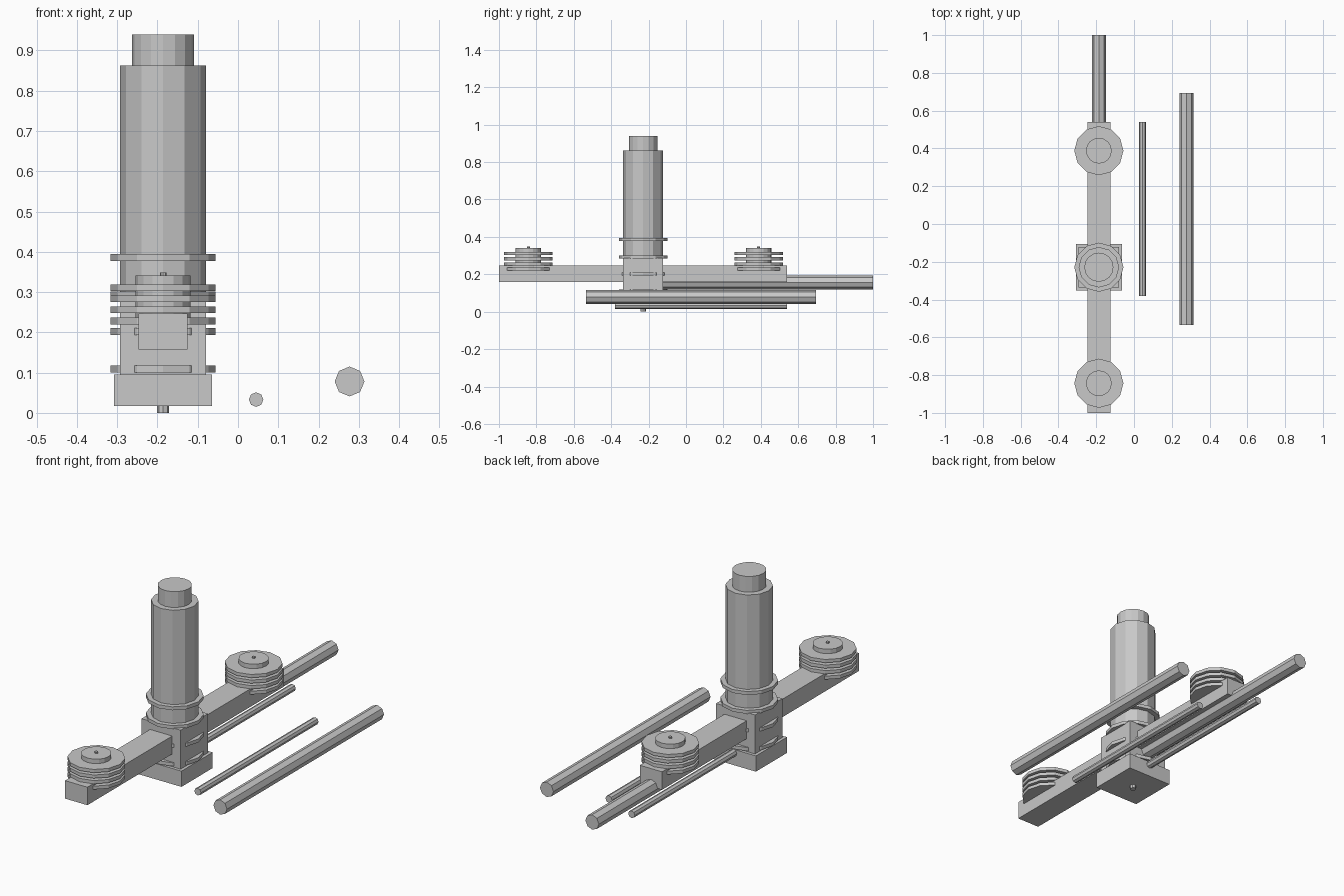
import bpy
import math

cube = bpy.data.objects.get("Cube")
if cube:
    bpy.data.objects.remove(cube, do_unlink=True)

grey = bpy.data.materials.new("plain grey")
grey.use_nodes = True
colour = (0.58, 0.58, 0.58, 1)
grey.diffuse_color = colour
grey.node_tree.nodes["Principled BSDF"].inputs["Base Color"].default_value = colour

AXIS_X, AXIS_Y = -0.186, -0.229   # centre line of the column


def finish(name):
    obj = bpy.context.object
    obj.name = name
    obj.data.materials.append(grey)
    return obj


def upright(name, y, r, z0, z1, sides=12):
    """Vertical faceted cylinder on the column's x position."""
    bpy.ops.mesh.primitive_cylinder_add(
        vertices=sides, radius=r, depth=z1 - z0,
        location=(AXIS_X, y, (z0 + z1) / 2))
    return finish(name)


def rod(name, x, z, r, y0, y1):
    """Eight-sided rod lying along y."""
    bpy.ops.mesh.primitive_cylinder_add(
        vertices=8, radius=r, depth=y1 - y0,
        location=(x, (y0 + y1) / 2, z), rotation=(math.pi / 2, 0, 0))
    return finish(name)


def block(name, width, y0, y1, z0, z1):
    """Box centred on the column's x position."""
    bpy.ops.mesh.primitive_cube_add(
        size=1, location=(AXIS_X, (y0 + y1) / 2, (z0 + z1) / 2))
    obj = finish(name)
    obj.scale = (width, y1 - y0, z1 - z0)
    return obj


# Central column with its base, housing and flanges
block("base_block", 0.244, AXIS_Y - 0.122, AXIS_Y + 0.122, 0.017, 0.095)
block("housing", 0.214, AXIS_Y - 0.107, AXIS_Y + 0.107, 0.095, 0.288)
upright("base_pin", AXIS_Y, 0.015, 0, 0.03, 8)
upright("column", AXIS_Y, 0.107, 0.27, 0.862)
upright("column_cap", AXIS_Y, 0.077, 0.85, 0.94, 16)
for i, z in enumerate((0.109, 0.202, 0.293, 0.386)):
    upright(f"column_flange_{i + 1}", AXIS_Y, 0.13, z - 0.0085, z + 0.0085)

# Cross beam
block("beam", 0.122, -1, 0.54, 0.158, 0.247)

# Disc stacks on both ends of the beam
for side, y in (("front", -0.843), ("back", 0.388)):
    upright(f"{side}_hub", y, 0.068, 0.22, 0.341, 16)
    upright(f"{side}_pin", y, 0.008, 0.33, 0.348, 8)
    for i in range(4):
        z = 0.22 + i * 0.0275
        upright(f"{side}_disc_{i + 1}", y, 0.13, z, z + 0.0165)

# Rods joined to the housing, and the matching loose rods
rod("upper_rod", AXIS_X, 0.157, 0.037, AXIS_Y, 1.0)
rod("lower_rod", AXIS_X, 0.078, 0.018, AXIS_Y, 0.692)
rod("loose_thick_rod", 0.277, 0.078, 0.037, -0.535, 0.694)
rod("loose_thin_rod", 0.045, 0.033, 0.018, -0.38, 0.54)
